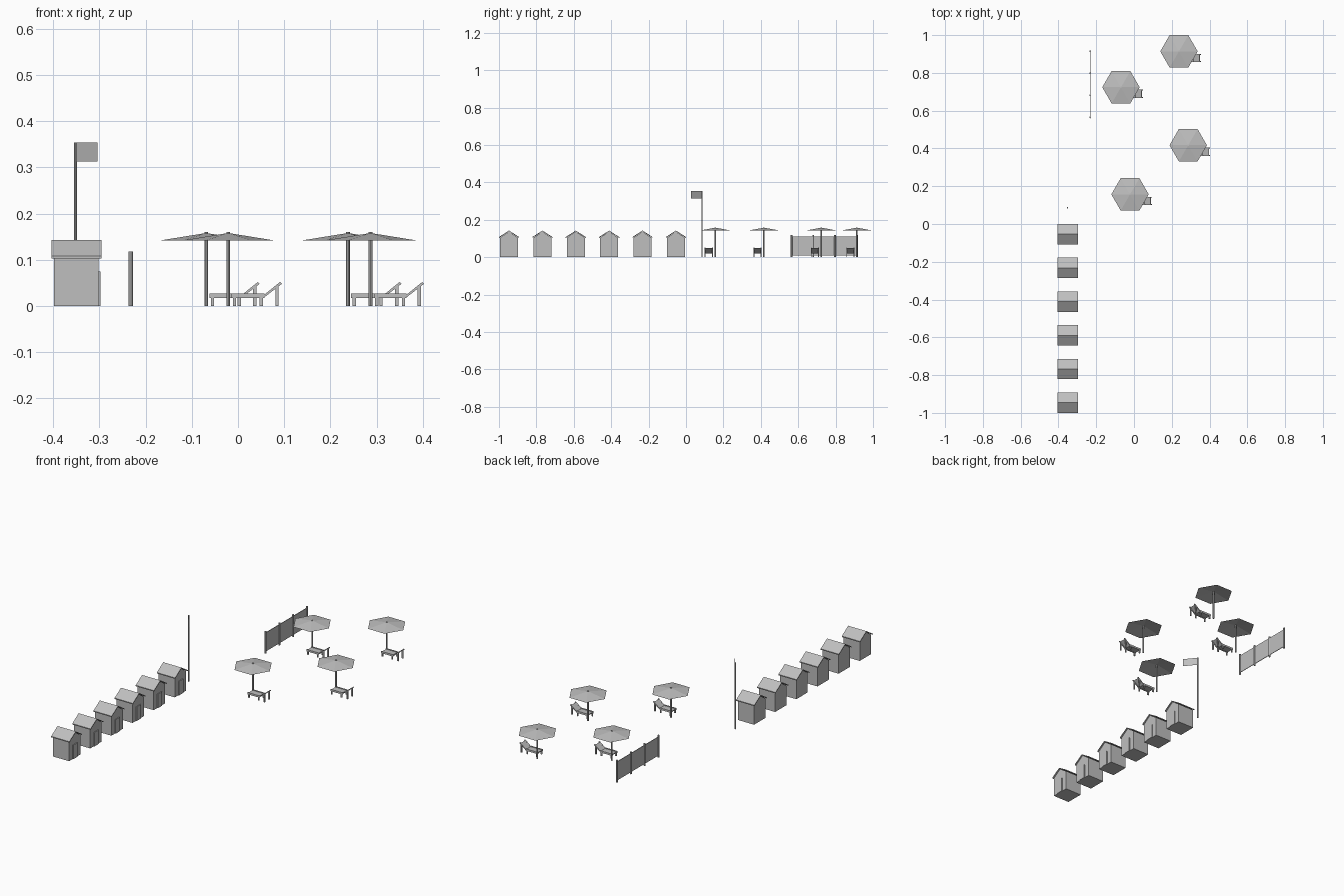
import bpy, bmesh, math
from mathutils import Vector, Matrix

cube = bpy.data.objects.get("Cube")
if cube:
    bpy.data.objects.remove(cube, do_unlink=True)

GREY = 0.52
mat = bpy.data.materials.new("plain grey")
mat.use_nodes = True
mat.diffuse_color = (GREY, GREY, GREY, 1)
mat.node_tree.nodes["Principled BSDF"].inputs["Base Color"].default_value = (GREY, GREY, GREY, 1)


def finish(name, bm, loc):
    bmesh.ops.recalc_face_normals(bm, faces=bm.faces)
    mesh = bpy.data.meshes.new(name)
    bm.to_mesh(mesh)
    bm.free()
    mesh.materials.append(mat)
    obj = bpy.data.objects.new(name, mesh)
    obj.location = loc
    bpy.context.collection.objects.link(obj)
    return obj


def box(bm, x, y, z):
    """Box from (low, high) ranges."""
    size = [b - a for a, b in (x, y, z)]
    mid = [(a + b) / 2 for a, b in (x, y, z)]
    m = Matrix.Translation(mid) @ Matrix.Diagonal((*size, 1))
    bmesh.ops.create_cube(bm, size=1, matrix=m)


def prism(bm, outline, axis, low, high):
    """Extrude a 2D outline along x (outline in y, z) or y (outline in x, z)."""
    def point(p, t):
        return (t, p[0], p[1]) if axis == "x" else (p[0], t, p[1])
    face = bm.faces.new([bm.verts.new(point(p, low)) for p in outline])
    step = Vector((high - low, 0, 0)) if axis == "x" else Vector((0, high - low, 0))
    ext = bmesh.ops.extrude_face_region(bm, geom=[face], use_keep_orig=True)
    verts = [v for v in ext["geom"] if isinstance(v, bmesh.types.BMVert)]
    bmesh.ops.translate(bm, verts=verts, vec=step)


def rod(name, radius, height, loc, sides=8):
    bm = bmesh.new()
    bmesh.ops.create_cone(bm, cap_ends=True, segments=sides, radius1=radius, radius2=radius,
                          depth=height, matrix=Matrix.Translation((0, 0, height / 2)))
    return finish(name, bm, loc)


def hut(loc):
    # gabled walls
    bm = bmesh.new()
    w = 0.048
    prism(bm, [(-w, 0), (w, 0), (w, 0.104), (0, 0.137), (-w, 0.104)], "x", -w, w)
    finish("hut_walls", bm, loc)
    # overhanging roof
    bm = bmesh.new()
    e = 0.054
    prism(bm, [(-e, 0.103), (0, 0.137), (e, 0.103), (e, 0.108), (0, 0.1425), (-e, 0.108)],
          "x", -e, e)
    finish("hut_roof", bm, loc)
    # door
    bm = bmesh.new()
    box(bm, (0.047, 0.052), (-0.018, 0.018), (0, 0.075))
    finish("hut_door", bm, loc)


def umbrella(loc):
    rod("umbrella_pole", 0.004, 0.16, loc)
    bm = bmesh.new()
    bmesh.ops.create_cone(bm, cap_ends=False, segments=6, radius1=0.099, radius2=0, depth=0.016,
                          matrix=Matrix.Translation((0, 0, 0.150)) @ Matrix.Rotation(math.pi / 2, 4, "Z"))
    # keep two corners on the x axis
    far = max(abs(v.co.x) for v in bm.verts)
    if far < 0.098:
        bmesh.ops.rotate(bm, verts=bm.verts, cent=(0, 0, 0), matrix=Matrix.Rotation(math.pi / 6, 3, "Z"))
    bmesh.ops.remove_doubles(bm, verts=bm.verts, dist=0.0001)
    finish("umbrella_canopy", bm, loc)


def lounger(loc):
    half, rail = 0.022, 0.005
    # side rails, legs and back supports
    bm = bmesh.new()
    for a, b in ((-half, -half + rail), (half - rail, half)):
        box(bm, (0.007, 0.078), (a, b), (0.017, 0.027))
        prism(bm, [(0.070, 0.018), (0.077, 0.018), (0.116, 0.048), (0.112, 0.052)], "y", a, b)
        for x, top in ((0.010, 0.02), (0.068, 0.02), (0.102, 0.042)):
            box(bm, (x, x + 0.007), (a, b), (0, top))
    finish("lounger_frame", bm, loc)
    # seat and reclined back
    bm = bmesh.new()
    inner = half - rail
    box(bm, (0.009, 0.076), (-inner, inner), (0.019, 0.024))
    prism(bm, [(0.073, 0.020), (0.076, 0.020), (0.111, 0.047), (0.109, 0.049)], "y", -inner, inner)
    finish("lounger_seat", bm, loc)


# Row of huts
for i in range(6):
    hut((-0.35, -0.054 - i * 0.1784, 0))

# Umbrellas, each with a lounger beside it
for x, y in ((0.238, 0.914), (-0.069, 0.724), (0.287, 0.417), (-0.021, 0.157)):
    umbrella((x, y, 0))
    lounger((x, y - 0.035, 0))

# Flagpole with a thin slanted flag
pole = (-0.352, 0.086, 0)
rod("flag_pole", 0.0035, 0.354, pole)
bm = bmesh.new()
corners = [(0, 0, 0.313), (0.048, -0.06, 0.313), (0.048, -0.06, 0.354), (0, 0, 0.354)]
bm.faces.new([bm.verts.new(c) for c in corners])
finish("flag", bm, pole)

# Fence with four posts
posts = [0.564 + i * 0.1165 for i in range(4)]
for y in posts:
    rod("fence_post", 0.005, 0.118, (-0.232, y, 0))
bm = bmesh.new()
box(bm, (-0.0015, 0.0015), (posts[0], posts[-1]), (0.01, 0.11))
finish("fence_panel", bm, (-0.232, 0, 0))
